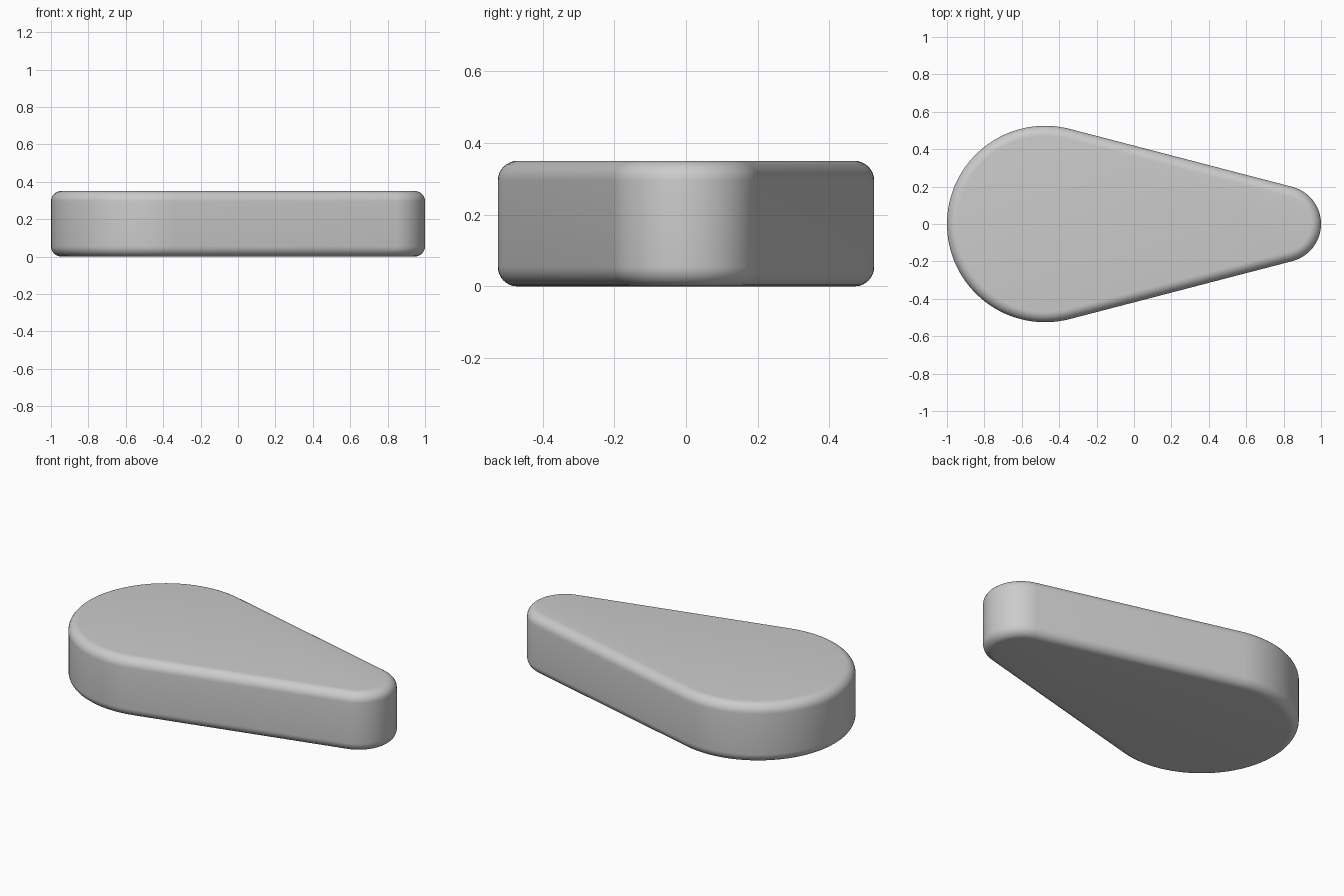
import bpy
import bmesh
from math import asin, cos, sin, pi, radians

cube = bpy.data.objects.get("Cube")
if cube:
    bpy.data.objects.remove(cube, do_unlink=True)

HEIGHT = 0.35
EDGE = 0.055
BIG_R, SMALL_R = 0.525, 0.205
BIG_X, SMALL_X = BIG_R - 1, 1 - SMALL_R

grey = bpy.data.materials.new("plain grey")
grey.use_nodes = True
grey.diffuse_color = (0.6, 0.6, 0.6, 1)
grey.node_tree.nodes["Principled BSDF"].inputs["Base Color"].default_value = grey.diffuse_color


def arc(cx, radius, start, end, steps):
    """Points along an arc centred on the x axis."""
    angles = [start + (end - start) * i / steps for i in range(steps + 1)]
    return [(cx + radius * cos(a), radius * sin(a), 0) for a in angles]


# Teardrop outline: two arcs joined by their common tangents
tangent = pi / 2 - asin((BIG_R - SMALL_R) / (SMALL_X - BIG_X))
outline = arc(SMALL_X, SMALL_R, -tangent, tangent, 32)
outline += arc(BIG_X, BIG_R, tangent, 2 * pi - tangent, 64)

# Extrude the outline into a slab
bm = bmesh.new()
base = bm.faces.new([bm.verts.new(p) for p in outline])
top = bmesh.ops.extrude_face_region(bm, geom=[base], use_keep_orig=True)
bmesh.ops.translate(bm, vec=(0, 0, HEIGHT),
                    verts=[v for v in top["geom"] if isinstance(v, bmesh.types.BMVert)])
bmesh.ops.recalc_face_normals(bm, faces=bm.faces)

# Round the upper and lower rims
rims = [e for e in bm.edges if abs(e.verts[0].co.z - e.verts[1].co.z) < 0.001]
bmesh.ops.bevel(bm, geom=rims, offset=EDGE, offset_type='OFFSET',
                segments=8, profile=0.5, affect='EDGES')

mesh = bpy.data.meshes.new("teardrop_slab")
bm.to_mesh(mesh)
bm.free()
mesh.materials.append(grey)
slab = bpy.data.objects.new("teardrop_slab", mesh)
bpy.context.collection.objects.link(slab)

bpy.context.view_layer.objects.active = slab
slab.select_set(True)
bpy.ops.object.shade_smooth_by_angle(angle=radians(30))
